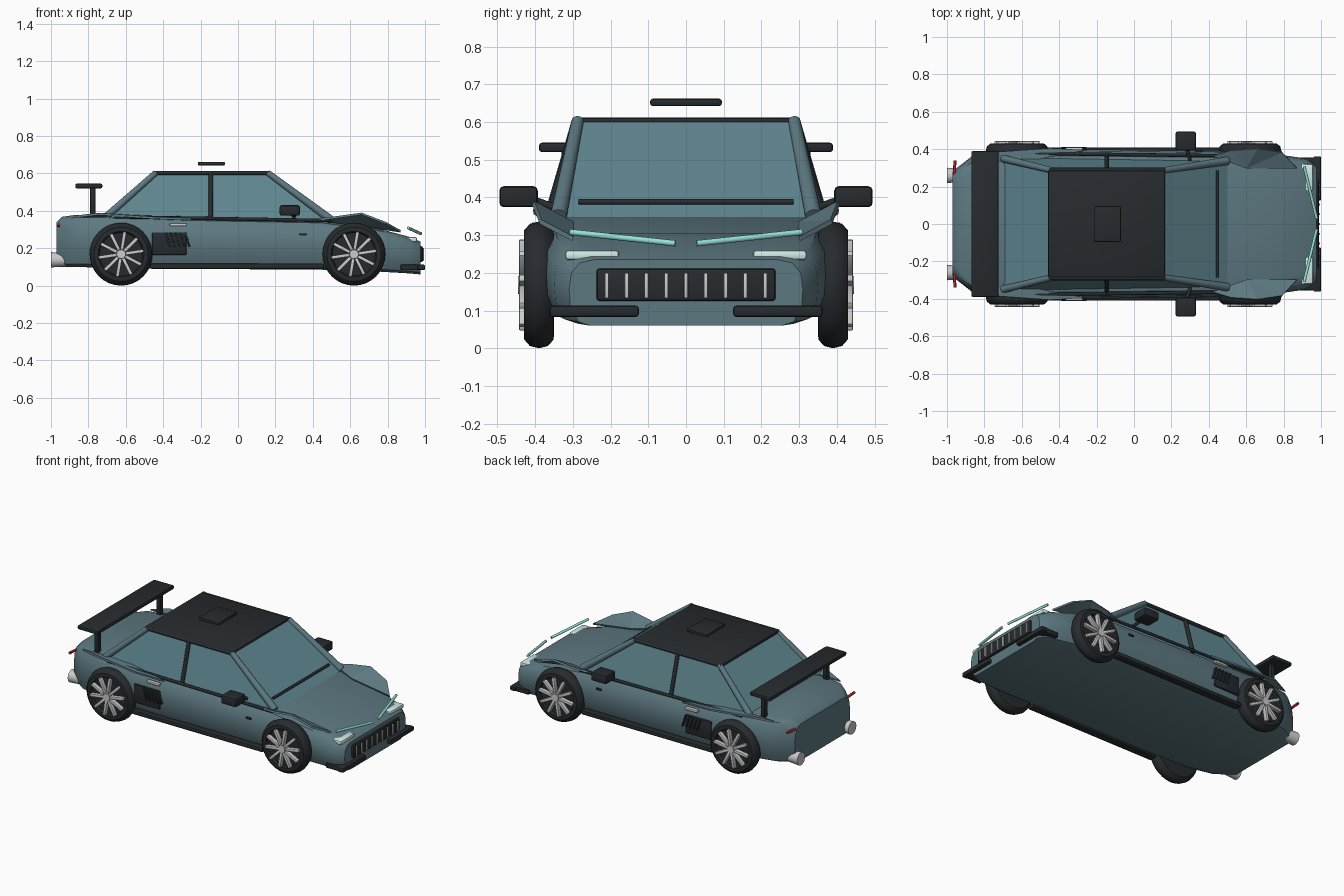
import bpy, bmesh, math
from mathutils import Vector, Matrix

if "Cube" in bpy.data.objects:
    bpy.data.objects.remove(bpy.data.objects["Cube"])


def mat(name, c):
    m = bpy.data.materials.new(name)
    m.diffuse_color = (*c, 1)
    m.use_nodes = True
    m.node_tree.nodes["Principled BSDF"].inputs["Base Color"].default_value = m.diffuse_color
    return m


PAINT = mat("paint", (0.11, 0.19, 0.22))
GLASS = mat("glass", (0.12, 0.25, 0.29))
DARK = mat("dark", (0.02, 0.024, 0.028))
SILVER = mat("silver", (0.55, 0.57, 0.57))
LAMP = mat("lamp", (0.65, 0.85, 0.82))
CYAN = mat("cyan", (0.3, 0.75, 0.68))
RED = mat("red", (0.4, 0.02, 0.02))


def add(name, bm, m, smooth=True):
    bmesh.ops.recalc_face_normals(bm, faces=bm.faces[:])
    me = bpy.data.meshes.new(name)
    bm.to_mesh(me)
    bm.free()
    o = bpy.data.objects.new(name, me)
    bpy.context.collection.objects.link(o)
    me.materials.append(m)
    if smooth:
        bpy.ops.object.select_all(action='DESELECT')
        o.select_set(True)
        bpy.context.view_layer.objects.active = o
        bpy.ops.object.shade_smooth_by_angle(angle=math.radians(35))
    return o


def box(name, lo, hi, m, bevel=0.005, rot_y=0):
    lo, hi = Vector(lo), Vector(hi)
    lo, hi = Vector(map(min, lo, hi)), Vector(map(max, lo, hi))
    bm = bmesh.new()
    bmesh.ops.create_cube(bm, size=1)
    bmesh.ops.scale(bm, vec=hi - lo, verts=bm.verts)
    if bevel:
        bmesh.ops.bevel(bm, geom=bm.edges[:], offset=bevel, segments=2, affect='EDGES', profile=0.5)
    bmesh.ops.rotate(bm, matrix=Matrix.Rotation(rot_y, 3, 'Y'), verts=bm.verts)
    bmesh.ops.translate(bm, vec=(lo + hi) / 2, verts=bm.verts)
    return add(name, bm, m)


def rod(name, a, b, r, m, r2=None, seg=16):
    a, b = Vector(a), Vector(b)
    bm = bmesh.new()
    bmesh.ops.create_cone(bm, cap_ends=True, segments=seg, radius1=r, radius2=r2 or r, depth=(b - a).length)
    rot = (b - a).to_track_quat('Z', 'Y').to_matrix().to_4x4()
    bmesh.ops.transform(bm, matrix=Matrix.Translation((a + b) / 2) @ rot, verts=bm.verts)
    return add(name, bm, m)


def loft(name, rings, m, closed=False, smooth=True):
    bm = bmesh.new()
    vs = [[bm.verts.new(p) for p in r] for r in rings]
    n = len(rings[0])
    pairs = list(zip(vs, vs[1:])) + ([(vs[-1], vs[0])] if closed else [])
    for a, b in pairs:
        for i in range(n if not closed else n - 1):
            bm.faces.new((a[i], a[(i + 1) % n], b[(i + 1) % n], b[i]))
    if not closed:
        bm.faces.new(vs[0])
        bm.faces.new(vs[-1])
    bmesh.ops.remove_doubles(bm, verts=bm.verts, dist=1e-5)
    return add(name, bm, m, smooth)


def panel(name, pts, s, m):
    bm = bmesh.new()
    c = bm.verts.new((pts[-1][0], s * pts[-1][1], pts[-1][2]))
    vs = [bm.verts.new((x, s * y, z)) for x, y, z in pts[:-1]]
    for a, b in zip(vs, vs[1:]):
        bm.faces.new((c, a, b))
    o = add(name, bm, m, False)
    md = o.modifiers.new("thickness", 'SOLIDIFY')
    md.thickness = 0.012
    md.offset = 0


# Lower hull: x, half width, bottom, top
half = [(0.82, 0), (0.92, .06), (0.99, .3), (1, .55), (.98, .8), (.91, .95), (.78, 1)]
prof = half + [(-u, v) for u, v in reversed(half)]
stations = [(-.97, .28, .105, .34), (-.94, .305, .1, .368), (-.87, .36, .1, .378), (-.7, .395, .095, .378),
            (-.3, .40, .09, .363), (.45, .39, .085, .348), (.75, .375, .075, .305),
            (.92, .35, .065, .26), (.975, .31, .06, .235)]
loft("body", [[(x, u * w, b + v * (t - b)) for u, v in prof] for x, w, b, t in stations], PAINT)

# Cabin glass and roof
loft("cabin_glass", [[(-.71, -.355, .36), (.5, -.335, .345), (.5, .335, .345), (-.71, .355, .36)],
                     [(-.45, -.285, .6), (.165, -.285, .6), (.165, .285, .6), (-.45, .285, .6)]], GLASS, smooth=False)
box("roof", (-.46, -.29, .592), (.165, .29, .612), DARK, .008)
box("roof_tile", (-.215, -.095, .642), (-.07, .095, .662), DARK, .007)
rod("wiper", (.447, -.285, .388), (.447, .285, .388), .008, DARK)

# Rear wing
box("wing", (-.87, -.39, .52), (-.725, .39, .545), DARK, .008)

# Grille
box("grille", (.955, -.238, .125), (.988, .238, .212), DARK, .01)
for i in range(9):
    y = (i - 4) * .0525
    box("grille_bar", (.98, y - .005, .133), (.995, y + .005, .2), SILVER, .002)

tyre = [(-.04, 0), (-.04, .12), (-.039, .145), (-.024, .162), (0, .168), (.024, .162), (.039, .145),
        (.04, .122), (.028, .115), (.028, 0)]

for s in (1, -1):
    # Pillars and window trim
    rod("front_pillar", (.5, s * .338, .35), (.16, s * .287, .603), .022, PAINT, .016)
    rod("rear_pillar", (-.7, s * .35, .372), (-.44, s * .287, .603), .02, PAINT, .016)
    rod("centre_pillar", (-.145, s * .36, .355), (-.145, s * .29, .6), .012, DARK)
    rod("roof_rail", (-.455, s * .29, .602), (.165, s * .29, .602), .011, DARK)
    rod("belt_trim", (-.66, s * .378, .368), (.5, s * .365, .348), .009, DARK)
    # Fender flares
    panel("front_flare", [(.42, .365, .352), (.52, .395, .365), (.66, .405, .385), (.79, .385, .335),
                          (.87, .30, .29), (.6, .3, .33)], s, PAINT)
    panel("rear_flare", [(-.86, .34, .37), (-.75, .385, .383), (-.45, .405, .362),
                         (-.25, .395, .355), (-.6, .33, .375)], s, PAINT)
    # Skirt, side vent, handle, door seam
    box("side_skirt", (-.47, s * .36, .09), (.46, s * .41, .117), DARK, .008)
    box("side_vent", (-.46, s * .37, .165), (-.275, s * .404, .285), DARK, .006)
    for i in range(5):
        x = -.375 + i * .026
        box("vent_slat", (x - .005, s * .395, .205), (x + .005, s * .413, .285), DARK, .002, -.3)
    box("door_handle", (-.365, s * .385, .318), (-.275, s * .41, .334), SILVER, .005)
    box("door_seam", (.33, s * .38, .268), (.365, s * .395, .28), DARK, .002)
    # Mirror
    box("mirror", (.222, s * .393, .374), (.332, s * .495, .43), DARK, .012)
    rod("mirror_arm", (.3, s * .34, .37), (.28, s * .41, .395), .01, DARK)
    # Lights, bumpers, exhaust
    box("headlight", (.89, s * .178, .234), (.957, s * .32, .26), LAMP, .008)
    rod("light_bar", (.91, s * .307, .308), (.977, s * .028, .278), .008, CYAN)
    rod("tail_light", (-.962, s * .065, .308), (-.958, s * .34, .325), .008, RED)
    box("front_splitter", (.96, s * .125, .083), (1.0, s * .362, .113), DARK, .008)
    box("splitter_side", (.87, s * .3, .083), (.98, s * .355, .113), DARK, .006)
    rod("exhaust", (-.88, s * .26, .138), (-1.0, s * .26, .138), .032, SILVER, .041, 20)
    box("wing_support", (-.79, s * .3, .365), (-.763, s * .33, .525), DARK, .004)
    # Wheels
    for wx in (-.625, .62):
        rings = []
        for k in range(32):
            a = 2 * math.pi * k / 32
            rings.append([(wx + r * math.cos(a), s * (.39 + y), .168 + r * math.sin(a)) for y, r in tyre])
        loft("tyre", rings, DARK, closed=True)
        rod("hub", (wx, s * .41, .168), (wx, s * .445, .168), .028, SILVER, .024, 20)
        for k in range(10):
            a = 2 * math.pi * k / 10 + .15
            cx, cz = wx + .073 * math.cos(a), .168 + .073 * math.sin(a)
            box("spoke", (cx - .048, s * .417, cz - .009), (cx + .048, s * .443, cz + .009), SILVER, .003, -a)
